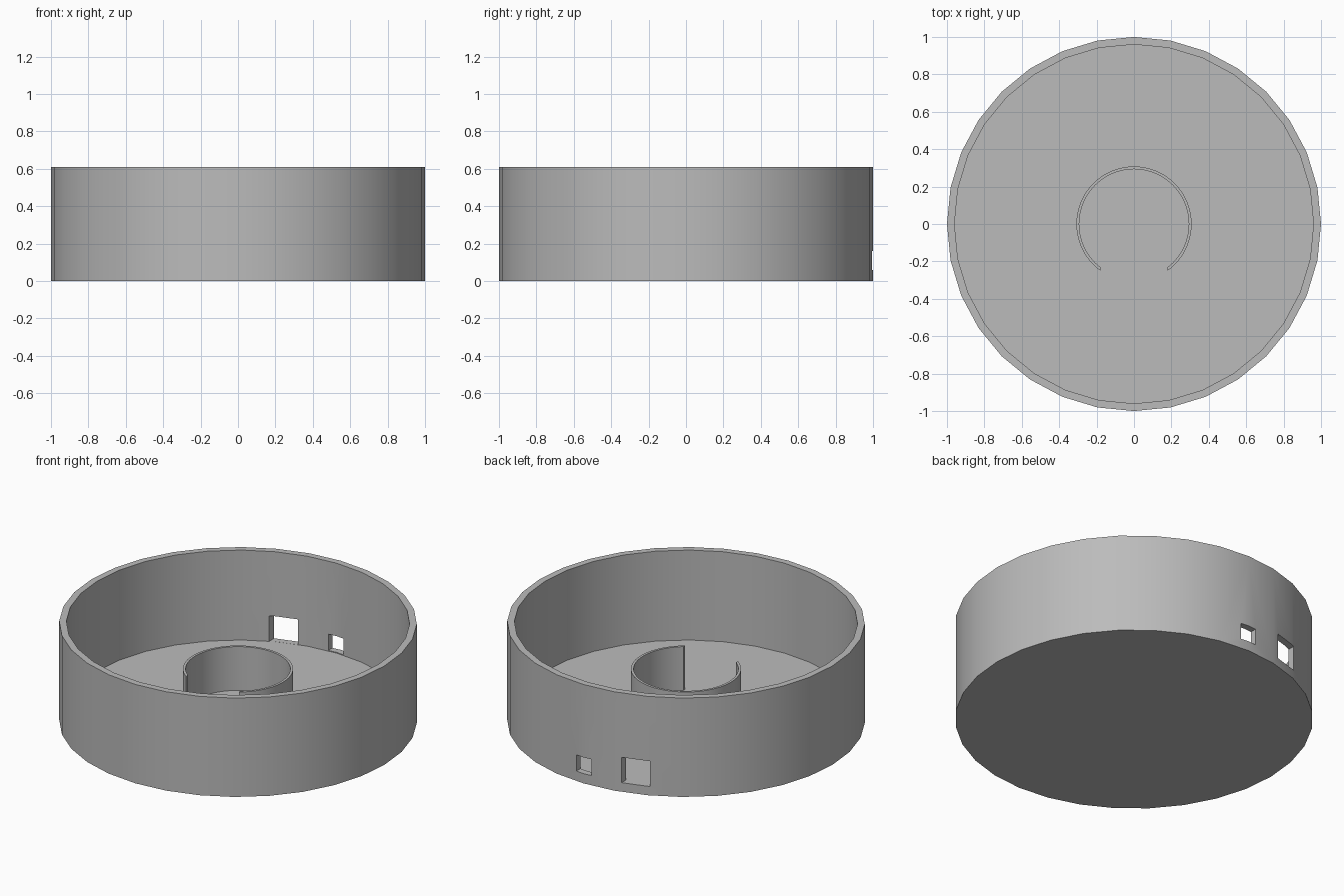
import bpy, bmesh, math
from mathutils import Matrix

cube = bpy.data.objects.get("Cube")
if cube:
    bpy.data.objects.remove(cube, do_unlink=True)

HEIGHT, FLOOR = 0.61, 0.055

grey = bpy.data.materials.new("plain grey")
grey.use_nodes = True
colour = (0.5, 0.5, 0.5, 1)
grey.diffuse_color = colour
grey.node_tree.nodes["Principled BSDF"].inputs["Base Color"].default_value = colour


def finish(name, bm):
    bmesh.ops.recalc_face_normals(bm, faces=bm.faces)
    mesh = bpy.data.meshes.new(name)
    bm.to_mesh(mesh)
    bm.free()
    mesh.materials.append(grey)
    obj = bpy.data.objects.new(name, mesh)
    bpy.context.collection.objects.link(obj)
    return obj


def lathe(name, profile, sides, closed):
    """Turn an (r, z) profile about z; points on the axis are merged."""
    bm = bmesh.new()
    verts = [bm.verts.new((r, 0, z)) for r, z in profile]
    pairs = list(zip(verts, verts[1:] + verts[:1]))
    edges = [bm.edges.new(p) for p in (pairs if closed else pairs[:-1])]
    bmesh.ops.spin(bm, geom=verts + edges, cent=(0, 0, 0), axis=(0, 0, 1),
                   angle=math.tau, steps=sides, use_merge=False)
    bmesh.ops.remove_doubles(bm, verts=bm.verts, dist=0.0001)
    return finish(name, bm)


def cut_box(target, x0, x1, y0, y1, z0, z1):
    """Cut a box out of the target."""
    bm = bmesh.new()
    size = Matrix.Diagonal((x1 - x0, y1 - y0, z1 - z0, 1))
    place = Matrix.Translation(((x0 + x1) / 2, (y0 + y1) / 2, (z0 + z1) / 2))
    bmesh.ops.create_cube(bm, size=1, matrix=place @ size)
    cutter = finish("cutter", bm)
    cutter.hide_render = True
    mod = target.modifiers.new("cut", "BOOLEAN")
    mod.operation, mod.solver, mod.object = "DIFFERENCE", "EXACT", cutter
    bpy.context.view_layer.objects.active = target
    bpy.ops.object.modifier_apply(modifier=mod.name)
    bpy.data.objects.remove(cutter, do_unlink=True)


def smooth(obj):
    bpy.ops.object.select_all(action="DESELECT")
    obj.select_set(True)
    bpy.context.view_layer.objects.active = obj
    bpy.ops.object.shade_smooth_by_angle(angle=math.radians(30))


# Round tray: floor and outer wall in one piece
tray = lathe("round_tray", [(0, 0), (1, 0), (1, HEIGHT), (0.96, HEIGHT),
                            (0.96, FLOOR), (0, FLOOR)], 32, False)
# Small and large square openings in the back wall
cut_box(tray, -0.052, 0.052, 0.8, 1.2, 0.06, 0.16)
cut_box(tray, -0.397, -0.238, 0.8, 1.2, FLOOR + 0.0005, 0.212)
smooth(tray)

# Thin inner ring, open at the front
ring = lathe("inner_ring", [(0.308, FLOOR - 0.01), (0.308, 0.325),
                            (0.293, 0.325), (0.293, FLOOR - 0.01)], 64, True)
cut_box(ring, -0.18, 0.18, -0.5, -0.1, 0, 0.5)
smooth(ring)
